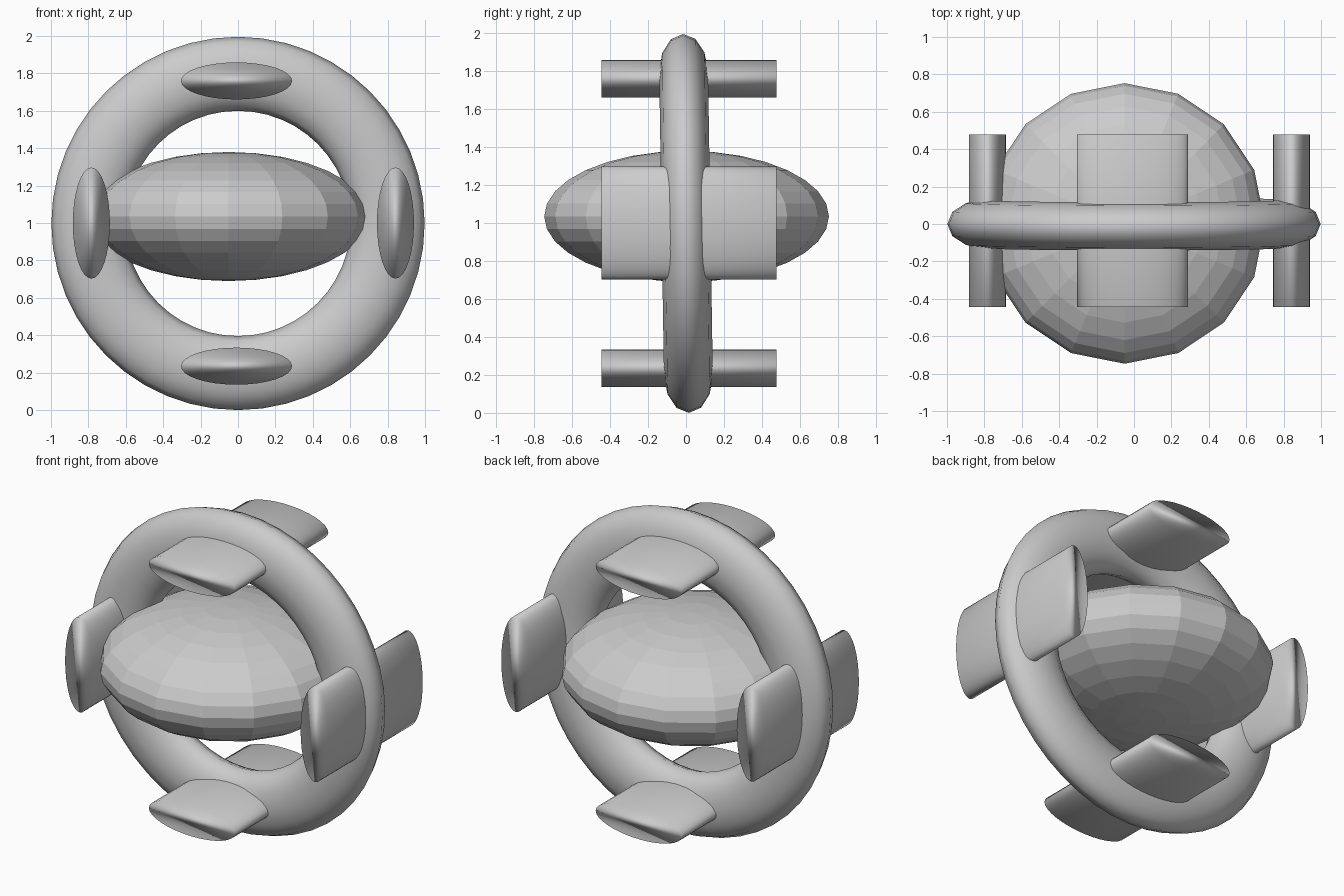
import bpy
import math

cube = bpy.data.objects.get("Cube")
if cube:
    bpy.data.objects.remove(cube, do_unlink=True)

# Single plain grey for every part
GREY = (0.6, 0.6, 0.6, 1.0)
grey = bpy.data.materials.new("plain_grey")
grey.use_nodes = True
grey.diffuse_color = GREY
grey.node_tree.nodes["Principled BSDF"].inputs["Base Color"].default_value = GREY


def finish(name, scale, smooth):
    """Name, scale, colour and shade the primitive just added."""
    ob = bpy.context.object
    ob.name = name
    ob.scale = scale
    ob.data.materials.append(grey)
    if smooth:
        bpy.ops.object.shade_smooth()
    else:
        bpy.ops.object.shade_flat()
    return ob


# Upright outer ring, flattened front to back and leaning very slightly
bpy.ops.mesh.primitive_torus_add(
    major_radius=0.8, minor_radius=0.198, major_segments=48, minor_segments=12,
    location=(0, 0, 0.998), rotation=(math.radians(90.9), 0, 0))
finish("outer_ring", (1, 1, 0.65), True)

# Faceted, squashed central hull
bpy.ops.mesh.primitive_uv_sphere_add(
    segments=16, ring_count=16, radius=1, location=(-0.05, 0.003, 1.035))
finish("central_hull", (0.75, 0.75, 0.345), False)


# Oval pods running front to back through the ring
def pod(name, x, z, half_width, half_height):
    bpy.ops.mesh.primitive_cylinder_add(
        vertices=32, radius=1, depth=2, location=(x, 0.017, z),
        rotation=(math.pi / 2, 0, 0))
    finish(name, (half_width, half_height, 0.461), True)


LONG, SHORT = 0.297, 0.099
pod("top_pod", -0.008, 1.76, LONG, SHORT)
pod("bottom_pod", -0.008, 0.235, LONG, SHORT)
pod("left_pod", 0.842, 1.0, SHORT, LONG)
pod("right_pod", -0.784, 1.0, SHORT, LONG)
